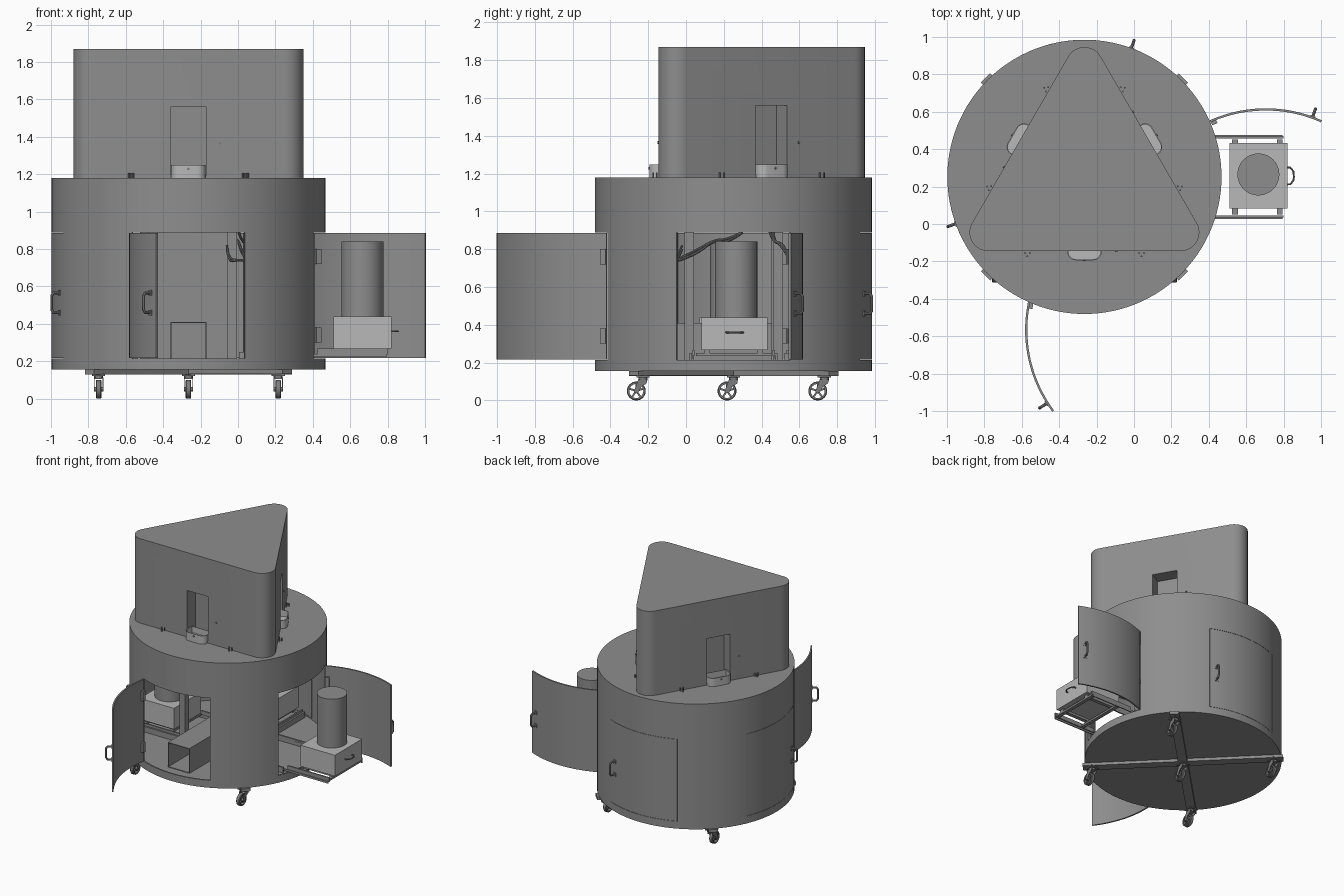
import bpy, bmesh, math
from math import sin, cos, pi, radians, sqrt
from mathutils import Matrix, Vector

if "Cube" in bpy.data.objects:
    bpy.data.objects.remove(bpy.data.objects["Cube"])

CX, CY, R = -0.265, 0.252, 0.733          # body axis and radius
HALF = 24.3                               # half angle of a door opening
Z0, ZD0, ZD1, Z1, Z2 = 0.155, 0.215, 0.888, 1.18, 1.87


def material(name, v):
    m = bpy.data.materials.new(name)
    m.diffuse_color = (v, v, v, 1)
    m.use_nodes = True
    m.node_tree.nodes["Principled BSDF"].inputs["Base Color"].default_value = m.diffuse_color
    return m


GREY = material("painted_grey", 0.27)
LIGHT = material("light_grey", 0.48)
DARK = material("dark_grey", 0.2)
I = Matrix.Identity(4)
T = Matrix.Translation
AXIS = T((CX, CY, 0))


def rz(deg):
    return Matrix.Rotation(radians(deg), 4, 'Z')


def finish(name, bm, mat, M=I):
    bmesh.ops.recalc_face_normals(bm, faces=bm.faces[:])
    bm.transform(M)
    me = bpy.data.meshes.new(name)
    bm.to_mesh(me)
    bm.free()
    me.materials.append(mat)
    ob = bpy.data.objects.new(name, me)
    bpy.context.collection.objects.link(ob)
    return ob


def add_box(bm, lo, hi, M=I):
    lo, hi = Vector(lo), Vector(hi)
    S = Matrix.Diagonal((*(hi - lo), 1))
    bmesh.ops.create_cube(bm, size=1, matrix=M @ T((lo + hi) / 2) @ S)


def add_cyl(bm, c, r, h, seg=48, M=I, r2=None):
    bmesh.ops.create_cone(bm, cap_ends=True, segments=seg, radius1=r,
                          radius2=r if r2 is None else r2, depth=h, matrix=M @ T(c))


def boxes(name, mat, M, *pairs):
    bm = bmesh.new()
    for lo, hi in pairs:
        add_box(bm, lo, hi)
    return finish(name, bm, mat, M)


def tube(name, pts, r, mat, M=I, smooth=False):
    cu = bpy.data.curves.new(name, 'CURVE')
    cu.dimensions, cu.bevel_depth, cu.bevel_resolution = '3D', r, 2
    cu.use_fill_caps = True
    sp = cu.splines.new('NURBS' if smooth else 'POLY')
    sp.points.add(len(pts) - 1)
    for p, co in zip(sp.points, pts):
        p.co = (*(M @ Vector(co)), 1)
    if smooth:
        sp.use_endpoint_u, sp.order_u = True, 3
    tmp = bpy.data.objects.new("tmp", cu)
    me = bpy.data.meshes.new_from_object(tmp)
    bpy.data.objects.remove(tmp)
    me.name = name
    me.materials.clear()
    me.materials.append(mat)
    ob = bpy.data.objects.new(name, me)
    bpy.context.collection.objects.link(ob)
    return ob


def prism(bm, pts, z0, z1):
    f = bm.faces.new([bm.verts.new((x, y, z0)) for x, y in pts])
    ext = bmesh.ops.extrude_face_region(bm, geom=[f])
    bmesh.ops.translate(bm, vec=(0, 0, z1 - z0),
                        verts=[v for v in ext['geom'] if isinstance(v, bmesh.types.BMVert)])


def curved_wall(name, angles, levels, skip, mat, M, closed=False, t=0.012):
    """Curved sheet around the body axis, thickened inwards."""
    bm = bmesh.new()
    outer, inner = [[[bm.verts.new((r * cos(radians(a)), r * sin(radians(a)), z)) for z in levels]
                     for a in angles] for r in (R, R - t)]
    n, m = len(angles), len(levels)
    cells = {(i, j) for i in range(n if closed else n - 1) for j in range(m - 1) if not skip(i, j)}
    wrap = lambda i: i % n if closed else i
    for i, j in cells:
        k = wrap(i + 1)
        for g in (outer, inner):
            bm.faces.new((g[i][j], g[k][j], g[k][j + 1], g[i][j + 1]))
        sides = (((wrap(i - 1), j), (i, j), (i, j + 1)), ((k, j), (k, j), (k, j + 1)),
                 ((i, j - 1), (i, j), (k, j)), ((i, j + 1), (i, j + 1), (k, j + 1)))
        for nb, (a, b), (c, d) in sides:
            if nb not in cells:
                bm.faces.new((outer[a][b], outer[c][d], inner[c][d], inner[a][b]))
    return finish(name, bm, mat, M)


# round body wall with four door openings
angles, is_door = [], []
for q in range(4):
    for k in range(16):
        angles.append(q * 90 - HALF + k * 2 * HALF / 16)
        is_door.append(True)
    for k in range(12):
        angles.append(q * 90 + HALF + k * (90 - 2 * HALF) / 12)
        is_door.append(False)
curved_wall("body_wall", angles, (Z0, ZD0, ZD1, Z1), lambda i, j: j == 1 and is_door[i],
            GREY, AXIS, closed=True)
for name, a, b in (("body_floor", Z0, ZD0 - 0.01), ("body_top", Z1 - 0.02, Z1)):
    bm = bmesh.new()
    prism(bm, [((R - .0005) * cos(radians(t)), (R - .0005) * sin(radians(t))) for t in angles], a, b)
    finish(name, bm, GREY, AXIS)

# doors: centre angle, hinge side, opening rotation
for name, ang, side, turn in (("right_door", 0, 1, 90), ("back_door", 90, 1, 0),
                              ("left_door", 180, -1, 0), ("front_door", 270, -1, -77.5)):
    h = radians(ang + side * HALF)
    hinge = T((CX + R * cos(h), CY + R * sin(h), 0))
    M = hinge @ rz(turn) @ hinge.inverted() @ AXIS @ rz(ang)
    w = HALF - 0.15
    curved_wall(name, [-w + k * w / 10 for k in range(21)], (ZD0 + .002, ZD1 - .002),
                lambda i, j: False, GREY, M)
    H = M @ rz(-side * 20)
    tube(name + "_handle", [(R - .005, 0, .46), (R + .035, 0, .46), (R + .045, 0, .475),
                            (R + .045, 0, .55), (R + .035, 0, .565), (R - .005, 0, .565)],
         .008, GREY, H)
    boxes(name + "_latch_pads", GREY, H, ((R - .004, -.014, .445), (R + .005, .014, .475)),
          ((R - .004, -.014, .55), (R + .005, .014, .58)))
    boxes(name + "_hinges", GREY, M @ rz(side * (HALF - 1.5)),
          *[((R - .03, -.015, z), (R - .01, .015, z + .08)) for z in (.3, .72)])

# rounded triangular tower with three recessed windows
AP, CR = 0.397, 0.10
pts = []
for c in (90, 210, 330):
    for k in range(13):
        a = radians(c - 60 + k * 10)
        pts.append((2 * (AP - CR) * cos(radians(c)) + CR * cos(a),
                    2 * (AP - CR) * sin(radians(c)) + CR * sin(a)))
bm = bmesh.new()
prism(bm, pts, Z1, Z2)
tower = finish("tower", bm, GREY, AXIS)
bm = bmesh.new()
for q in range(3):
    add_box(bm, (-.096, -AP - .05, Z1 + .015), (.096, -AP + .11, 1.56), rz(120 * q))
cutter = finish("window_cutter", bm, GREY, AXIS)
cutter.hide_render = True
mod = tower.modifiers.new("windows", 'BOOLEAN')
mod.object, mod.operation, mod.solver = cutter, 'DIFFERENCE', 'EXACT'
dg = bpy.context.evaluated_depsgraph_get()
baked = bpy.data.meshes.new_from_object(tower.evaluated_get(dg))
tower.modifiers.clear()
tower.data = baked
bpy.data.objects.remove(cutter)

# trays, studs and locks on each tower side
for q in range(3):
    M = AXIS @ rz(120 * q)
    pts = [(.092, -AP + .06), (-.092, -AP + .06)]
    for cx, s in ((-.047, 180), (.047, 270)):
        pts += [(cx + .045 * cos(radians(s + k * 15)), -AP - .004 + .045 * sin(radians(s + k * 15)))
                for k in range(7)]
    bm = bmesh.new()
    prism(bm, pts, Z1, 1.248)
    bm.normal_update()
    top = max(bm.faces, key=lambda f: f.calc_center_median().z)
    bmesh.ops.inset_region(bm, faces=[top], thickness=.006)
    ext = bmesh.ops.extrude_face_region(bm, geom=[top])
    bmesh.ops.translate(bm, vec=(0, 0, -.05),
                        verts=[v for v in ext['geom'] if isinstance(v, bmesh.types.BMVert)])
    bmesh.ops.delete(bm, geom=[f for f in [top] if f.is_valid], context='FACES_ONLY')
    finish("feed_tray", bm, LIGHT, M)
    bm = bmesh.new()
    for s in (-1, 1):
        for dx, dy in ((-.013, -.01), (.013, -.01), (0, -.028)):
            add_cyl(bm, (s * .305 + dx, -AP + dy, Z1 + .012), .005, .026, 10)
    finish("top_studs", bm, GREY, M)
    rot = Matrix.Rotation(pi / 2, 4, 'X')
    bm = bmesh.new()
    add_cyl(bm, (0, 0, 0), .007, .008, 12, T((.17, -AP - .002, 1.365)) @ rot)
    add_cyl(bm, (0, 0, 0), .007, .008, 12, T((0, -AP - .05, 1.228)) @ rot)
    finish("lock_pins", bm, DARK, M)

# drawers: box, canister, handle, frame and slides; the right one is pulled out
for name, ang, off in (("right", 0, .91), ("back", 90, .5), ("left", 180, .5)):
    M = AXIS @ rz(ang)
    D = M @ T((off, 0, 0))
    bm = bmesh.new()
    add_box(bm, (-.155, -.175, .268), (.155, .175, .44))
    finish(name + "_drawer_box", bm, LIGHT, D @ T((.02, .005, 0)))
    bm = bmesh.new()
    add_cyl(bm, (.02, .013, .64), .112, .4, 64)
    finish(name + "_canister", bm, GREY, D)
    tube(name + "_drawer_handle", [(.17, -.04, .36), (.19, -.04, .36), (.207, -.02, .36), (.21, 0, .36),
                                   (.207, .03, .36), (.19, .05, .36), (.17, .05, .36)], .005, DARK, D)
    boxes(name + "_drawer_frame", GREY, D,
          *[((x, -.2, .235), (x + .03, .2, .25)) for x in (-.12, .12)],
          *[((-.12, y - .015, .25), (.15, y + .015, .268)) for y in (-.14, .14)],
          *[((-.22, s * .212 - .006, .235), (.155, s * .212 + .006, .268)) for s in (-1, 1)])
    boxes(name + "_drawer_slides", GREY, M,
          *[((.27, s * .226 - .007, .205), (.66, s * .226 + .007, .25)) for s in (-1, 1)],
          *[((.45, s * .22 - .004, .222), (off + .15, s * .22 + .004, .238)) for s in (-1, 1)])

# interior posts, partition panel and open-ended duct
boxes("inner_posts", GREY, AXIS,
      *[((sx * .235 - .025, sy * .235 - .025, .2), (sx * .235 + .025, sy * .235 + .025, 1.165))
        for sx in (-1, 1) for sy in (-1, 1)])
boxes("partition", GREY, AXIS, ((-.21, .2, .2), (.21, .21, 1.165)))
boxes("duct", GREY, AXIS,
      ((-.097, -.64, .207), (-.091, .2, .41)), ((.091, -.64, .207), (.097, .2, .41)),
      ((-.091, -.64, .207), (.091, .2, .213)), ((-.091, -.64, .404), (.091, .2, .41)))

# hanging cables
for k in range(2):
    d = .02 * k
    tube("cable", [(.05, -.04 - d, .74), (.02, .05, .77 + d), (0, .15, .85), (-.02, .22, .83 + d),
                   (-.03, .3, .89)], .007, DARK, I, True)
    tube("cable", [(0, .44 + d, .9), (.02, .46, .84), (.05, .5 + d, .83), (.07, .54, .76)],
         .007, DARK, I, True)
    tube("cable", [(-.06, -.02, .82 - d), (-.05, -.05, .75 - d), (-.01, -.09, .74), (.06, -.1, .74)],
         .006, DARK, I, True)

# crossed base beams
for k, a in enumerate((45, 135)):
    boxes("base_beam", GREY, AXIS @ rz(a), ((-.748, -.035, .13 + .002 * k), (.748, .035, Z0)))

# casters
bm = bmesh.new()
add_box(bm, (-.035, -.035, .122), (.035, .035, .131))
add_cyl(bm, (0, 0, .114), .024, .018, 24)
W = T((0, -.035, .05))
prof = [(.05, -.011), (.05, .011), (.046, .015), (.037, .015), (.037, -.015), (.046, -.015)]
rings = [[bm.verts.new(W @ Vector((x, r * cos(k * pi / 16), r * sin(k * pi / 16)))) for r, x in prof]
         for k in range(32)]
for k in range(32):
    a, b = rings[k], rings[(k + 1) % 32]
    for j in range(6):
        bm.faces.new((a[j], a[(j + 1) % 6], b[(j + 1) % 6], b[j]))
add_cyl(bm, (0, 0, 0), .012, .05, 16, W @ Matrix.Rotation(pi / 2, 4, 'Y'))
for k in range(5):
    add_box(bm, (-.007, -.005, .008), (.007, .005, .039), W @ Matrix.Rotation(k * 2 * pi / 5, 4, 'X'))
fork = [(.022, .112), (-.024, .112), (-.048, .048), (-.036, .038), (-.022, .046), (-.006, .075), (.02, .09)]
for x in (-.025, .021):
    sub = bmesh.new()
    prism(sub, fork, 0, .004)
    # profile (y, z) swung upright into the side plane
    sub.transform(T((x, 0, 0)) @ Matrix(((0, 0, 1, 0), (1, 0, 0, 0), (0, 1, 0, 0), (0, 0, 0, 1))))
    me = bpy.data.meshes.new("tmp")
    sub.to_mesh(me)
    sub.free()
    bm.from_mesh(me)
    bpy.data.meshes.remove(me)
add_box(bm, (-.025, -.024, .105), (.025, .022, .112))
first = finish("caster", bm, DARK)
first.location = (CX, CY, 0)
for sx in (-1, 1):
    for sy in (-1, 1):
        c = bpy.data.objects.new("caster", first.data)
        c.location = (CX + sx * .48, CY + sy * .48, 0)
        bpy.context.collection.objects.link(c)

# smooth shading with crisp edges
for ob in bpy.context.scene.objects:
    ob.select_set(True)
bpy.context.view_layer.objects.active = tower
bpy.ops.object.shade_smooth_by_angle(angle=radians(35))
